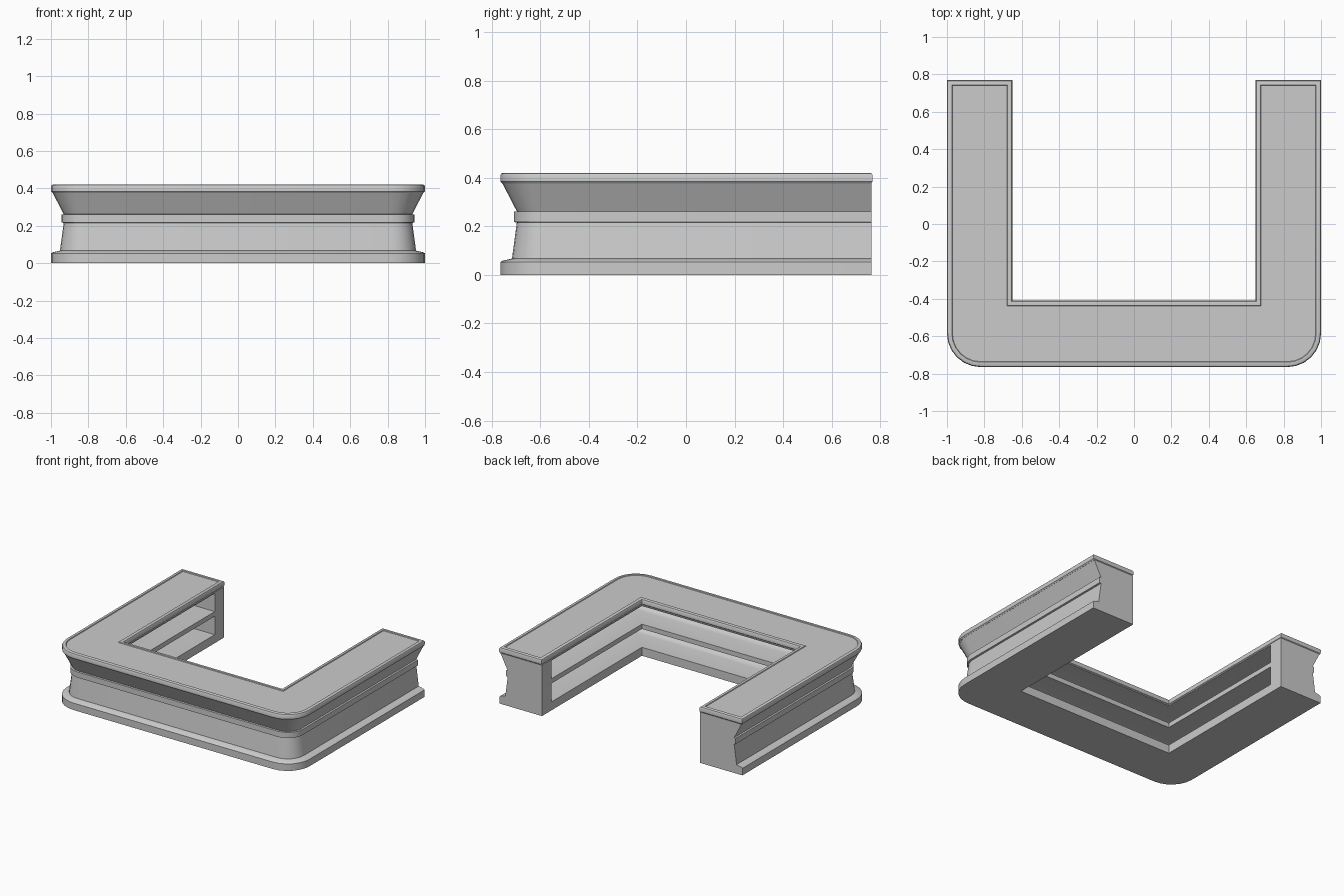
import bpy, bmesh, math

if "Cube" in bpy.data.objects:
    bpy.data.objects.remove(bpy.data.objects["Cube"], do_unlink=True)

gray = bpy.data.materials.new("light gray")
gray.use_nodes = True
color = (0.6, 0.6, 0.6, 1)
gray.diffuse_color = color
gray.node_tree.nodes["Principled BSDF"].inputs["Base Color"].default_value = color

FRONT, BACK, RADIUS, STEPS = -0.765, 0.765, 0.18, 6
INNER_X, INNER_Y = 0.65, -0.41


def u_plan(outer, inner=0.0, end=0.0):
    """U outline: outer wall moved in, inner wall moved out, ends moved in."""
    right = [(1 - outer, BACK - end)]
    for i in range(STEPS + 1):
        a = math.radians(90) * i / STEPS
        r = RADIUS - outer
        right.append((1 - RADIUS + r * math.cos(a), FRONT + RADIUS - r * math.sin(a)))
    inside = [(INNER_X + inner, INNER_Y - inner), (INNER_X + inner, BACK - end)]
    left = [(-x, y) for x, y in reversed(right)]
    return right + left + [(-x, y) for x, y in reversed(inside)] + inside


def loft(name, levels):
    """Stack outlines (z, points) into a closed solid."""
    bm = bmesh.new()
    rings = [[bm.verts.new((x, y, z)) for x, y in pts] for z, pts in levels]
    n = len(rings[0])
    for low, high in zip(rings, rings[1:]):
        for i in range(n):
            j = (i + 1) % n
            bm.faces.new((low[i], low[j], high[j], high[i]))
    bm.faces.new(rings[0])
    bm.faces.new(rings[-1])
    bmesh.ops.recalc_face_normals(bm, faces=bm.faces)
    mesh = bpy.data.meshes.new(name)
    bm.to_mesh(mesh)
    bm.free()
    mesh.materials.append(gray)
    obj = bpy.data.objects.new(name, mesh)
    bpy.context.collection.objects.link(obj)
    return obj


def shade(obj):
    bpy.ops.object.select_all(action='DESELECT')
    obj.select_set(True)
    bpy.context.view_layer.objects.active = obj
    bpy.ops.object.shade_smooth_by_angle(angle=math.radians(32))


# Counter body: plinth, sloped wall, trim lip and flared band
profile = [(0, 0), (0.052, 0), (0.058, 0.008), (0.067, 0.048), (0.215, 0.068),
           (0.218, 0.056), (0.26, 0.056), (0.262, 0.068), (0.378, 0.008)]
body = loft("counter_body", [(z, u_plan(d)) for z, d in profile])

# Shelf recesses running round the inside, with coved backs
for low, high in ((0.063, 0.2), (0.235, 0.37)):
    deep_x, deep_y, stop = 0.87, -0.63, 0.655
    half = [(deep_x, stop), (deep_x, deep_y)]
    inside = [(0.6, -0.36), (0.6, stop)]
    outline = half + [(-x, y) for x, y in reversed(half)]
    outline += [(-x, y) for x, y in reversed(inside)] + inside
    cutter = loft("shelf_cutter", [(low, outline), (high, outline)])
    cutter.hide_render = True
    bm = bmesh.new()
    bm.from_mesh(cutter.data)
    back_edges = [e for e in bm.edges
                  if all(abs(v.co.x) > 0.8 for v in e.verts)
                  and abs(e.verts[0].co.z - e.verts[1].co.z) < 0.01]
    bmesh.ops.bevel(bm, geom=back_edges, offset=0.05, segments=4,
                    profile=0.5, affect='EDGES')
    bm.to_mesh(cutter.data)
    bm.free()
    cut = body.modifiers.new("shelf", 'BOOLEAN')
    cut.operation = 'DIFFERENCE'
    cut.solver = 'EXACT'
    cut.object = cutter
    bpy.context.view_layer.objects.active = body
    bpy.ops.object.modifier_apply(modifier=cut.name)
    bpy.data.objects.remove(cutter, do_unlink=True)
shade(body)

# Worktop: rounded rim around a slightly sunken panel
rim = [(0.376, 0.008), (0.384, 0.001), (0.41, 0), (0.417, 0.004), (0.42, 0.01),
       (0.42, 0.026), (0.415, 0.029)]
worktop = loft("worktop", [(z, u_plan(d, d, d - 0.004)) for z, d in rim])
shade(worktop)
